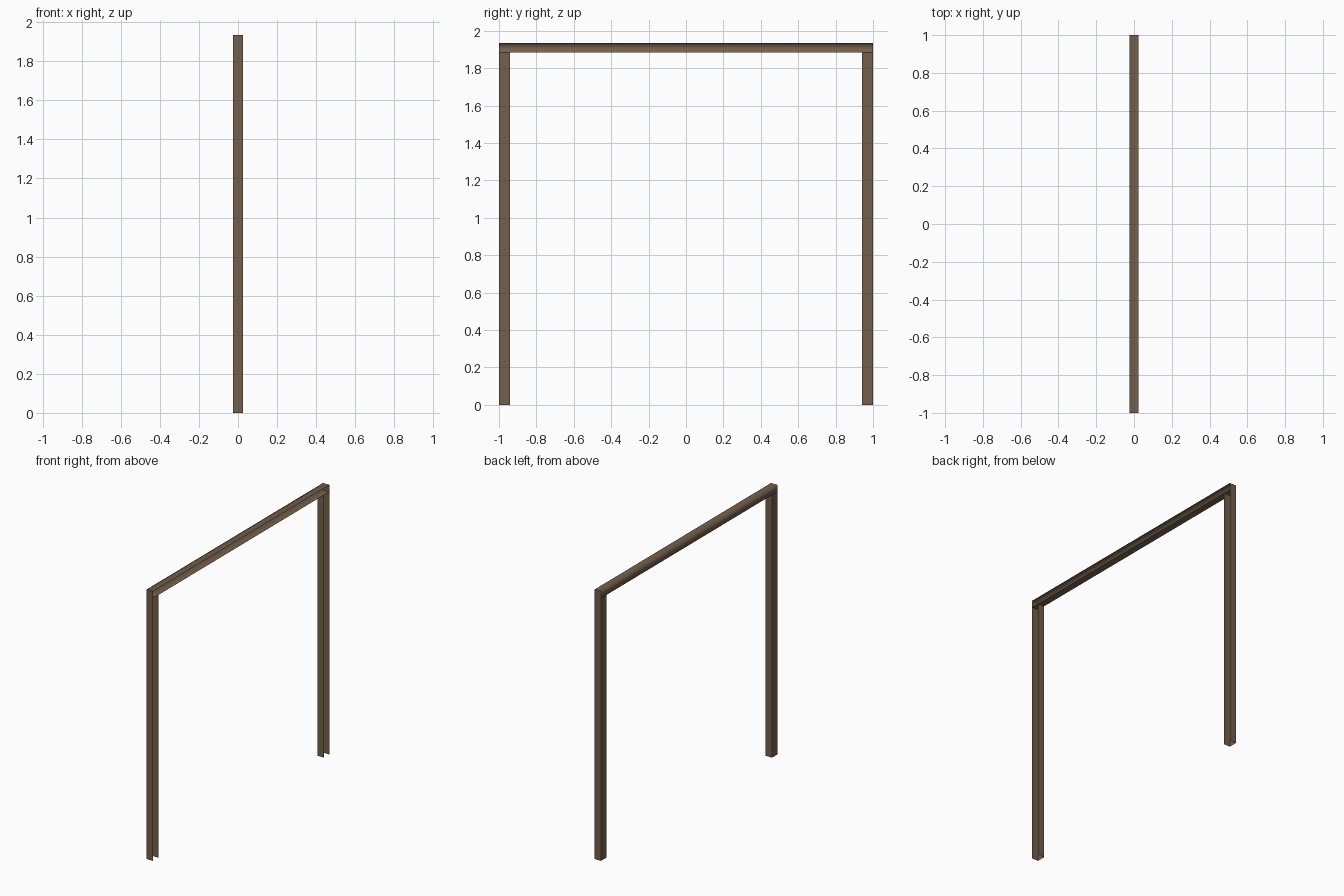
import bpy

if "Cube" in bpy.data.objects:
    bpy.data.objects.remove(bpy.data.objects["Cube"])

X = 0.025        # half depth of the channel
TOP = 1.935      # total height
BEAM = 1.885     # underside of the top beam
POST = 0.06      # width of each post

mat = bpy.data.materials.new("brown metal")
mat.diffuse_color = (0.172, 0.117, 0.072, 1)
mat.use_nodes = True
mat.node_tree.nodes["Principled BSDF"].inputs["Base Color"].default_value = mat.diffuse_color


def sheet(name, verts, faces, smooth=False):
    me = bpy.data.meshes.new(name)
    me.from_pydata(verts, [], faces)
    me.materials.append(mat)
    for p in me.polygons:
        p.use_smooth = smooth
    ob = bpy.data.objects.new(name, me)
    bpy.context.collection.objects.link(ob)
    return ob


def channel(name, profile, place, a, b, smooth=False):
    """Thin open channel: profile points swept from a to b."""
    n = len(profile)
    verts = [place(p, a) for p in profile] + [place(p, b) for p in profile]
    faces = [(i, i + 1, n + i + 1, n + i) for i in range(n - 1)]
    return sheet(name, verts, faces, smooth)


# Posts: U channels open towards +x and at the foot
for name, y0 in (("front_post", -1.0), ("back_post", 1.0 - POST)):
    y1 = y0 + POST
    channel(name, [(X, y1), (-X, y1), (-X, y0), (X, y0)],
            lambda p, t: (p[0], p[1], t), 0.0, BEAM)

# Top beam: U channel open towards +x, softly shaded
channel("top_beam", [(X, BEAM), (-X, BEAM), (-X, TOP), (X, TOP)],
        lambda p, t: (p[0], t, p[1]), 1.0, -1.0, True)

# End plates closing the beam
for name, y, order in (("front_end_plate", -1.0, (0, 1, 2, 3)),
                       ("back_end_plate", 1.0, (3, 2, 1, 0))):
    sheet(name, [(-X, y, BEAM), (X, y, BEAM), (X, y, TOP), (-X, y, TOP)], [order])
